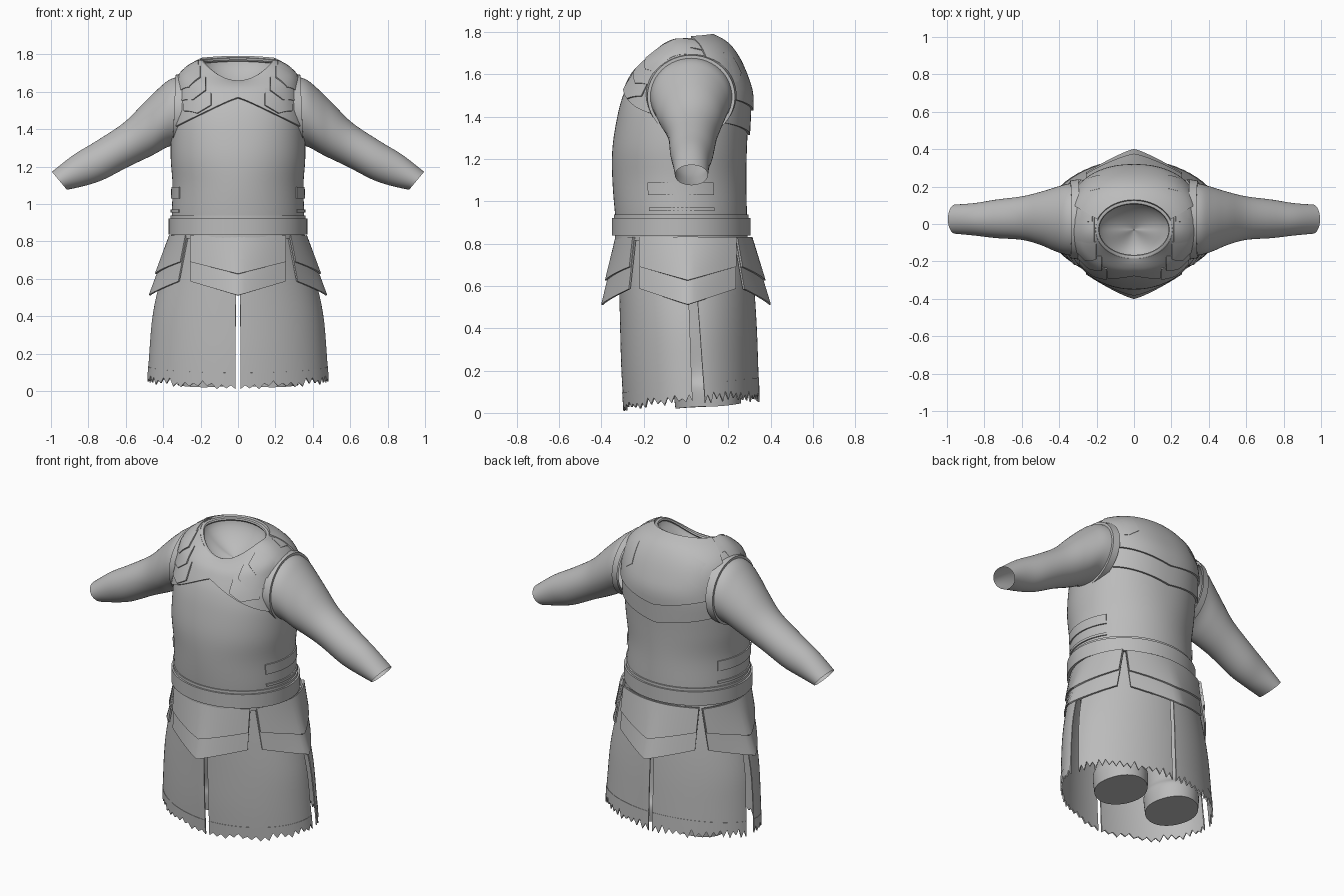
import bpy, math, random
from mathutils import Vector
from mathutils.bvhtree import BVHTree

random.seed(4)
cube = bpy.data.objects.get("Cube")
if cube:
    bpy.data.objects.remove(cube)

grey = bpy.data.materials.new("plain grey")
grey.use_nodes = True
COLOUR = (0.5, 0.5, 0.5, 1)
grey.diffuse_color = COLOUR
grey.node_tree.nodes["Principled BSDF"].inputs["Base Color"].default_value = COLOUR
parts = []


def grid(name, rows, closed=False, thick=0, mirror=False, cap=False):
    """Skin rows of points (bottom to top, anticlockwise) into a part."""
    n = len(rows[0])
    faces = [(i * n + j, i * n + (j + 1) % n, (i + 1) * n + (j + 1) % n, (i + 1) * n + j)
             for i in range(len(rows) - 1) for j in range(n if closed else n - 1)]
    if cap:
        faces.append(tuple(reversed(range(n))))
    mesh = bpy.data.meshes.new(name)
    mesh.from_pydata([p for r in rows for p in r], [], faces)
    mesh.materials.append(grey)
    ob = bpy.data.objects.new(name, mesh)
    bpy.context.collection.objects.link(ob)
    if thick:
        m = ob.modifiers.new("thickness", 'SOLIDIFY')
        m.thickness, m.offset = thick, 1
    if mirror:
        ob.modifiers.new("mirror", 'MIRROR').use_mirror_merge = False
    parts.append(ob)
    return ob


def spline(rows, t):
    """Catmull-Rom blend of the rows at position t."""
    i = max(0, min(int(t), len(rows) - 2))
    f = t - i
    a, b, c, d = (rows[max(0, min(k, len(rows) - 1))] for k in range(i - 1, i + 3))
    return [q + 0.5 * f * (r - p + f * (2 * p - 5 * q + 4 * r - s + f * (3 * (q - r) + s - p)))
            for p, q, r, s in zip(a, b, c, d)]


def power(v, e):
    return math.copysign(abs(v) ** e, v)


def ring(row, a, grow=0, cx=0):
    """Oval point: half width, front y, back y, side z, front z, back z, squareness."""
    rx, yf, yb, zs, zf, zb, e = row
    s = math.sin(a)
    y = (yf + yb) / 2 + ((yb - yf) / 2 + grow) * power(s, e)
    z = zs + ((zf if s < 0 else zb) - zs) * s * s
    return Vector((cx + (rx + grow) * power(math.cos(a), e), y, z))


def flat(z, rx, yf, yb, e=1):
    return (rx, yf, yb, z, z, z, e)


def arc(a0, a1, n):
    return [math.radians(a0 + (a1 - a0) * i / n) for i in range(n + 1)]


CIRCLE = arc(0, 360, 96)[:-1]

# Torso
TORSO = [flat(0.78, 0.34, -0.31, 0.285), flat(0.92, 0.353, -0.333, 0.288),
         flat(1.1, 0.35, -0.348, 0.285), flat(1.25, 0.36, -0.348, 0.288, 0.95),
         flat(1.4, 0.357, -0.325, 0.295, 0.9), flat(1.5, 0.345, -0.298, 0.297, 0.88),
         (0.335, -0.265, 0.275, 1.6, 1.57, 1.58, 0.88), (0.318, -0.24, 0.235, 1.67, 1.61, 1.67, 0.9),
         (0.265, -0.21, 0.185, 1.725, 1.635, 1.735, 0.95), (0.2, -0.18, 0.12, 1.76, 1.65, 1.772, 1)]
TOP = len(TORSO) - 1


def body(a, t):
    return ring(spline(TORSO, t), a)


torso_rows = [[body(a, TOP * i / 45) for a in CIRCLE] for i in range(46)]
torso = grid("torso", torso_rows, closed=True, cap=True)
tree = BVHTree.FromPolygons([v.co for v in torso.data.vertices],
                            [p.vertices[:] for p in torso.data.polygons])


def level(a, z):
    lo, hi = 0, TOP
    for _ in range(25):
        mid = (lo + hi) / 2
        lo, hi = (mid, hi) if body(a, mid).z < z else (lo, mid)
    return lo


def shell(name, angles, low, high, thick, closed=False, mirror=False, steps=14):
    """Raised plate hugging the torso between two height rules."""
    ends = [(a, level(a, low(a)), TOP if high is None else level(a, high(a))) for a in angles]
    rows = [[body(a, s + (e - s) * i / steps) for a, s, e in ends] for i in range(steps + 1)]
    grid(name, rows, closed, thick, mirror)


def across(a):
    return 0.35 * abs(math.cos(a))


# Yoke, upper back plate and side straps
shell("yoke", CIRCLE, lambda a: 1.565 - 0.48 * across(a) if math.sin(a) < 0 else 1.315 + 0.2 * across(a),
      None, 0.012, closed=True)
shell("upper_back_plate", arc(20, 160, 40), lambda a: 1.43 + 0.2 * across(a), None, 0.022)
for name, z0, z1 in (("upper_side_strap", 1.03, 1.09), ("lower_side_strap", 0.955, 0.97)):
    shell(name, arc(-28, 30, 16), lambda a: z0, lambda a: z1, 0.007, mirror=True, steps=2)

# Collar rim and the lining inside it
grid("collar", [[ring(TORSO[-1], a, 0.015 * math.cos(b)) + Vector((0, 0, 0.011 * math.sin(b)))
                 for a in CIRCLE] for b in arc(-180, 180, 8)], closed=True)
neck = Vector((0, -0.03, 1.7))
lining = []
for b in arc(0, 90, 8):
    shrink, sink = max(0.01, math.cos(b)), Vector((0, 0, -0.1 * math.sin(b)))
    lining.append([neck + (ring(TORSO[-1], a) - neck) * shrink + sink for a in CIRCLE])
grid("neck_lining", lining, closed=True)


# Belt and its thin trims
def band(name, z0, z1, grow):
    rows = []
    for z, g in ((z0, -0.01), (z0, grow), (z1, grow), (z1, -0.01)):
        rows.append([ring(flat(z, 0.352, -0.332, 0.287), a, g) for a in CIRCLE])
    grid(name, rows, closed=True)


band("belt", 0.838, 0.922, 0.019)
band("belt_upper_trim", 0.922, 0.938, 0.009)
band("belt_lower_trim", 0.815, 0.838, 0.004)


# Shoulder scales and back straps, laid over the yoke
def scale(name, x, half, phi0, phi1, lift0, lift1, start_tip=0, end_tip=0):
    rows = []
    for i in range(9):
        row = []
        for j in range(9):
            u = j / 4 - 1
            point = 1 - abs(u)
            start, end = phi0 + start_tip * point, phi1 - end_tip * point
            phi = math.radians(start + (end - start) * i / 8)
            ray = Vector((0, math.cos(phi), math.sin(phi)))
            hit = tree.ray_cast(Vector((x + half * u, 0, 1.42)), ray)[0]
            row.append(hit + ray * (lift0 + (lift1 - lift0) * i / 8))
        rows.append(row)
    grid(name, rows, thick=0.008, mirror=True)


for k in range(3):
    low = 160 - 17 * k
    scale(f"shoulder_scale_{k + 1}", 0.215 + 0.022 * k, 0.072 - 0.007 * k,
          low, low - 20, 0.02, 0.009, start_tip=7)
scale("shoulder_strap", 0.26, 0.05, 110, 84, 0.01, 0.008)
scale("back_strap", 0.25, 0.03, 88, 50, 0.01, 0.016)
scale("back_strap_head", 0.235, 0.055, 58, 36, 0.017, 0.019, end_tip=5)

# Sleeves: top x, top z, bottom x, bottom z, front y, back y
SLEEVE = [(0.29, 1.685, 0.31, 1.32, -0.175, 0.225), (0.36, 1.668, 0.375, 1.305, -0.163, 0.212),
          (0.42, 1.622, 0.44, 1.27, -0.142, 0.193), (0.50, 1.545, 0.50, 1.24, -0.112, 0.172),
          (0.61, 1.435, 0.585, 1.2, -0.085, 0.148), (0.76, 1.335, 0.72, 1.13, -0.075, 0.13),
          (0.88, 1.262, 0.82, 1.097, -0.062, 0.112), (0.995, 1.172, 0.915, 1.076, -0.052, 0.104)]


def sleeve_point(row, a, grow=0):
    tx, tz, bx, bz, yf, yb = row
    c, s = math.cos(a), math.sin(a)
    return Vector(((tx + bx) / 2 + (tx - bx) / 2 * s, (yf + yb) / 2 + ((yb - yf) / 2 + grow) * c,
                   (tz + bz) / 2 + ((tz - bz) / 2 + grow) * s))


grid("sleeve", [[sleeve_point(spline(SLEEVE, 7 * i / 35), a) for a in CIRCLE[::2]]
                for i in range(36)], closed=True, mirror=True)
grid("armhole_rim", [[sleeve_point(spline(SLEEVE, t), a, g) for a in CIRCLE[::2]]
                     for t, g in ((0, 0.014), (0.65, 0.014), (0.65, -0.005))], closed=True, mirror=True)

# Skirt panels with ragged hems and slits at the front, back and sides
SKIRT = [flat(0.84, 0.34, -0.31, 0.285, 1), flat(0.63, 0.40, -0.31, 0.313, 1.03),
         flat(0.42, 0.448, -0.306, 0.328, 1.05), flat(0.21, 0.468, -0.3, 0.336, 1.05),
         flat(0, 0.48, -0.288, 0.342, 1.05)]


def skirt_point(a, z, grow=0):
    return ring(spline(SKIRT, (0.84 - z) / 0.21), a, grow)


def skirt_panel(name, a0, a1, widen):
    cols = 28
    angles = arc(a0, a1, cols)
    hems = [0.05 + 0.025 * math.sin(a) + 0.018 * math.cos(a)
            + (random.uniform(0.015, 0.04) if j % 2 else random.uniform(-0.014, 0.01))
            for j, a in enumerate(angles)]

    def rows(top, count, grow):
        out = []
        for i in range(count + 1):
            row = []
            for j, a in enumerate(angles):
                z = hems[j] + (top(a) - hems[j]) * i / count
                slit = math.radians(widen) * (1 - z) * (1 - j / cols)
                row.append(skirt_point(a + slit, z, grow))
            out.append(row)
        return out
    grid(name, rows(lambda a: 0.83, 16, 0), thick=0.006, mirror=True)
    grid(name + "_hem_trim", rows(lambda a: 0.14 + 0.03 * math.sin(a), 3, 0.002), thick=0.006, mirror=True)


skirt_panel("front_skirt", -88.2, 1.5, 0)
skirt_panel("back_skirt", 6, 88.2, 7)


# Hip plates: two flared layers on each of the four sides
def hip_plate(name, heading, top, bottom, half, shift, edge_z, dip, lift):
    (tc, te), (bc, be) = top, bottom
    d = Vector((math.cos(heading), math.sin(heading), 0))
    side = Vector((-d.y, d.x, 0))
    rows = []
    for i in range(7):
        row = []
        for j in range(17):
            u = j / 8 - 1
            low = edge_z - dip * (1 - abs(u))
            z = low + (0.83 - low) * i / 6
            f = (0.83 - z) / 0.31
            upper = tc + (te - tc) * u * u
            lower = bc + (be - bc) * abs(u) ** 1.3
            row.append(d * (upper * (1 - f) + lower * f + lift) + side * half * u + Vector((0, shift, z)))
        rows.append(row)
    grid(name, rows, thick=0.009)


HIPS = (("front", -90, (0.315, 0.235), (0.39, 0.27), 0.25, 0),
        ("back", 90, (0.295, 0.225), (0.39, 0.28), 0.25, 0),
        ("left", 0, (0.35, 0.265), (0.465, 0.325), 0.222, 0.008),
        ("right", 180, (0.35, 0.265), (0.465, 0.325), 0.222, 0.008))
for name, deg, top, bottom, half, shift in HIPS:
    h = math.radians(deg)
    hip_plate(name + "_lower_hip_plate", h, top, bottom, half, shift, 0.585, 0.075, 0)
    hip_plate(name + "_upper_hip_plate", h, top, bottom, half + 0.003, shift, 0.69, 0.065, 0.01)

# Legs inside the skirt, closed at the cut
LEG = [(0.14, -0.05, 0.26, 0.03, 0.02, 0.045, 1), (0.145, -0.06, 0.26, 0.12, 0.115, 0.13, 1),
       (0.12, -0.06, 0.22, 0.2, 0.19, 0.2, 1), flat(0.4, 0.135, -0.12, 0.2), flat(0.78, 0.15, -0.2, 0.22)]
grid("leg", [[ring(spline(LEG, 4 * i / 24), a, cx=0.182) for a in CIRCLE[::2]] for i in range(25)],
     closed=True, mirror=True, cap=True)

# Bake the modifiers, then shade
bpy.ops.object.select_all(action='DESELECT')
for ob in parts:
    ob.select_set(True)
bpy.context.view_layer.objects.active = parts[0]
bpy.ops.object.convert(target='MESH')
bpy.ops.object.shade_smooth_by_angle(angle=math.radians(35))
